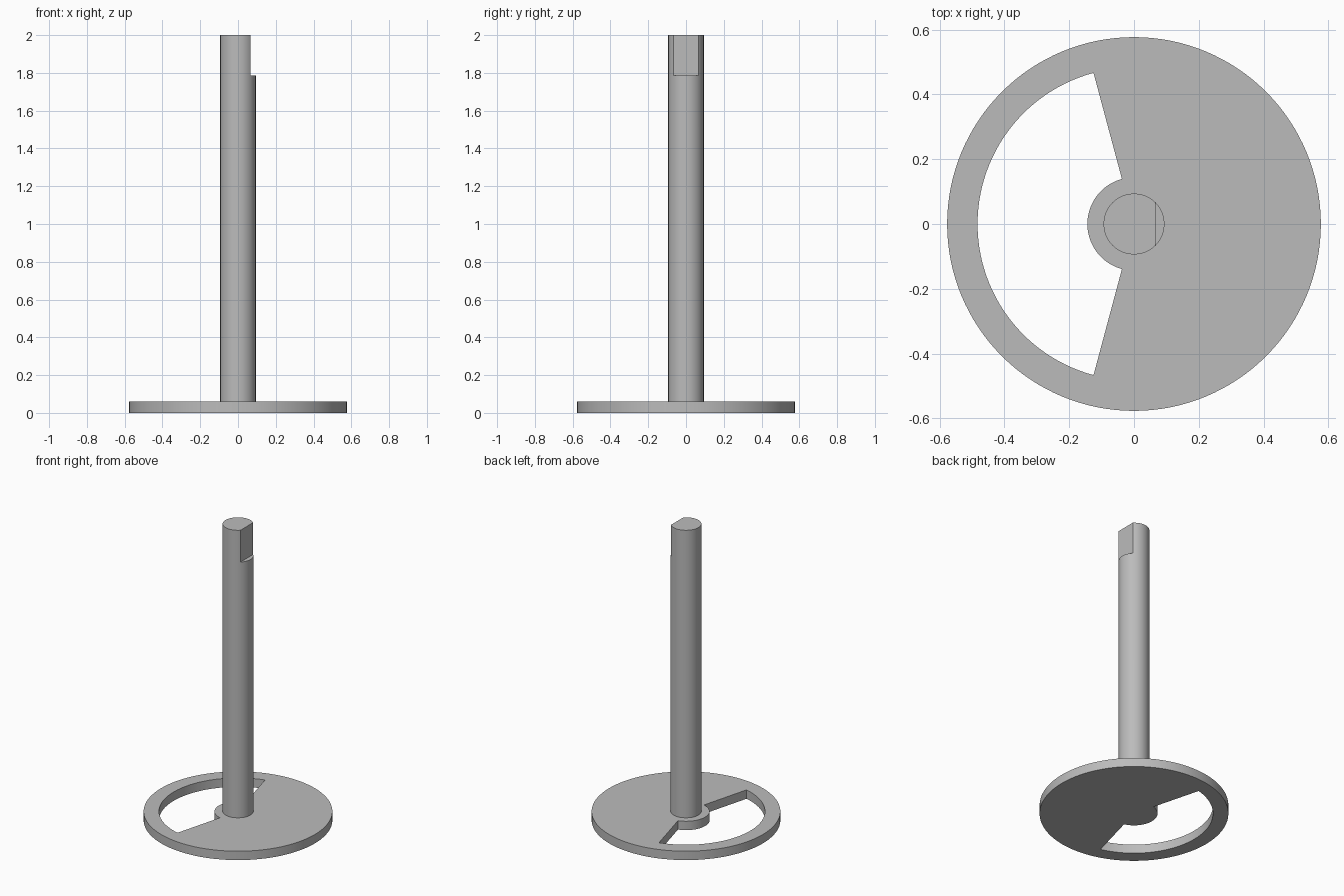
import bpy, bmesh
from math import sin, cos, radians, pi

cube = bpy.data.objects.get("Cube")
if cube:
    bpy.data.objects.remove(cube, do_unlink=True)

PLATE_R, PLATE_H = 0.577, 0.06
SLOT_OUT, SLOT_IN, SLOT_HALF = 0.483, 0.144, 75
SHAFT_R, FLAT_X, FLAT_Z, TOP = 0.094, 0.066, 1.785, 2.0

grey = bpy.data.materials.new("plain grey")
grey.use_nodes = True
colour = (0.5, 0.5, 0.5, 1)
grey.diffuse_color = colour
grey.node_tree.nodes["Principled BSDF"].inputs["Base Color"].default_value = colour


def arc(radius, start, end, steps):
    """Points along an arc, angles in degrees, both ends included."""
    angles = [radians(start + (end - start) * i / steps) for i in range(steps + 1)]
    return [(radius * cos(a), radius * sin(a)) for a in angles]


def activate(obj):
    bpy.ops.object.select_all(action='DESELECT')
    obj.select_set(True)
    bpy.context.view_layer.objects.active = obj


def extruded(name, outlines, bottom, top):
    """Solid from closed outlines; inner outlines become holes."""
    curve = bpy.data.curves.new(name, 'CURVE')
    curve.dimensions = '2D'
    curve.fill_mode = 'BOTH'
    curve.extrude = (top - bottom) / 2
    for points in outlines:
        spline = curve.splines.new('POLY')
        spline.points.add(len(points) - 1)
        for p, (x, y) in zip(spline.points, points):
            p.co = (x, y, 0, 1)
        spline.use_cyclic_u = True
    obj = bpy.data.objects.new(name, curve)
    bpy.context.collection.objects.link(obj)
    activate(obj)
    bpy.ops.object.convert(target='MESH')
    obj = bpy.context.object
    # Weld the caps to the walls and set the height
    bm = bmesh.new()
    bm.from_mesh(obj.data)
    bmesh.ops.remove_doubles(bm, verts=bm.verts, dist=1e-5)
    bmesh.ops.translate(bm, verts=bm.verts, vec=(0, 0, (top + bottom) / 2))
    bmesh.ops.recalc_face_normals(bm, faces=bm.faces)
    bm.to_mesh(obj.data)
    bm.free()
    obj.data.materials.clear()
    obj.data.materials.append(grey)
    return obj


# Round plate with a sector-shaped window around the hub
rim = arc(PLATE_R, 0, 360, 128)[:-1]
window = (arc(SLOT_OUT, 180 - SLOT_HALF, 180 + SLOT_HALF, 54)
          + arc(SLOT_IN, 180 + SLOT_HALF, 180 - SLOT_HALF, 36))
plate = extruded("base_plate", [rim, window], 0, PLATE_H)

# Upright shaft, sunk slightly into the plate
shaft = extruded("shaft", [arc(SHAFT_R, 0, 360, 72)[:-1]], PLATE_H / 2, TOP)

# Flat cut on the upper end of the shaft
block = [(FLAT_X, -0.2), (0.3, -0.2), (0.3, 0.2), (FLAT_X, 0.2)]
cutter = extruded("flat_cutter", [block], FLAT_Z, TOP + 0.1)
cutter.hide_render = True
cut = shaft.modifiers.new("flat", 'BOOLEAN')
cut.operation = 'DIFFERENCE'
cut.solver = 'EXACT'
cut.object = cutter
activate(shaft)
bpy.ops.object.modifier_apply(modifier=cut.name)
bpy.data.objects.remove(cutter, do_unlink=True)

# Smooth round walls with crisp edges
for part in (plate, shaft):
    activate(part)
    bpy.ops.object.shade_smooth_by_angle(angle=radians(30))
